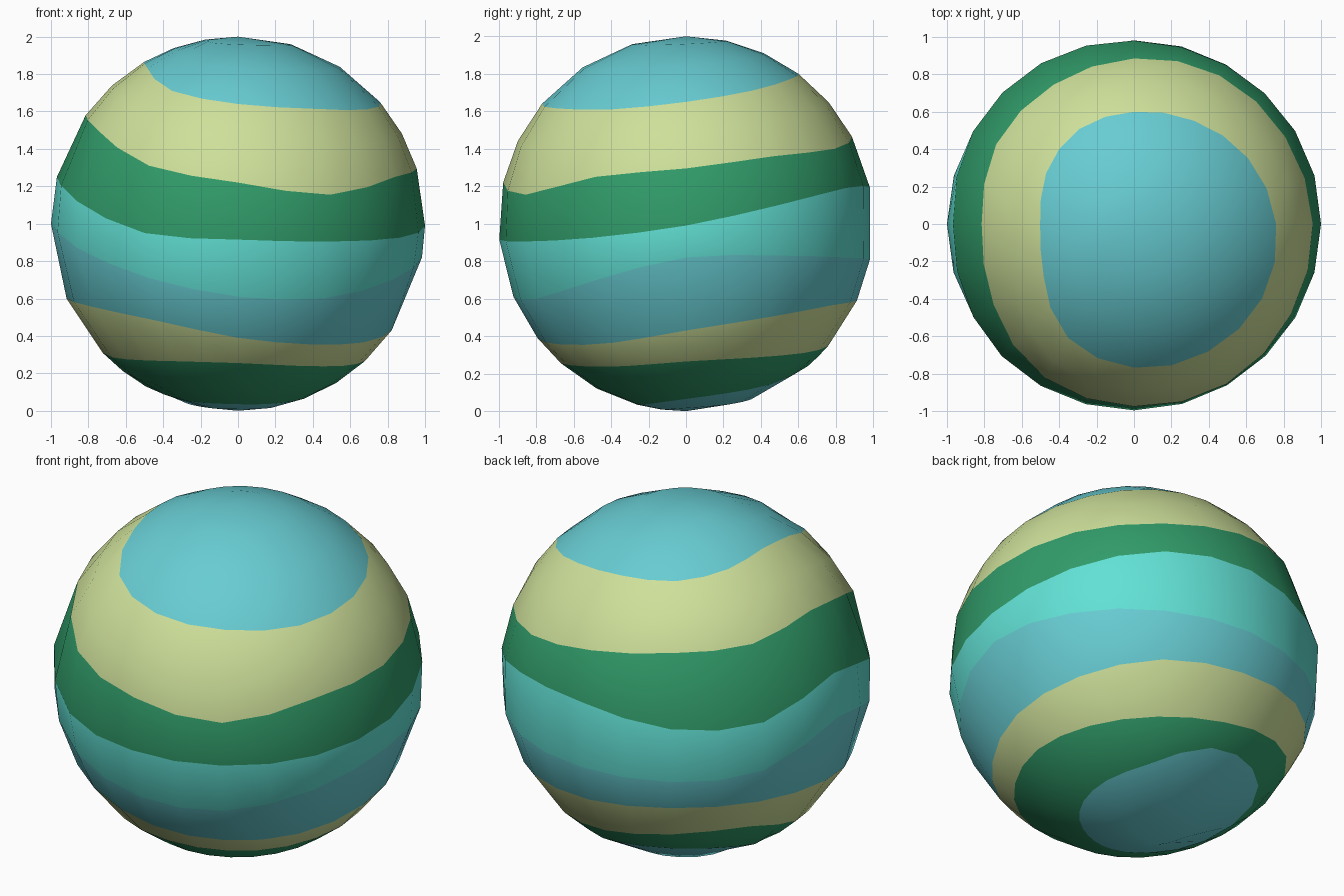
import bpy, bmesh, math

if "Cube" in bpy.data.objects:
    bpy.data.objects.remove(bpy.data.objects["Cube"])

COLS = 24  # sides around the ball

def srgb(r, g, b):
    lin = lambda c: c / 12.92 if c <= 0.04045 else ((c + 0.055) / 1.055) ** 2.4
    return (lin(r / 255), lin(g / 255), lin(b / 255), 1)

palette = {
    "sky_blue": srgb(103, 204, 210),
    "pale_yellow": srgb(206, 224, 154),
    "green": srgb(49, 156, 106),
    "turquoise": srgb(98, 225, 213),
}
BLUE, YELLOW, GREEN, TURQ = range(4)

# Wavy stripe borders: height every 30 degrees, counter-clockwise from +x
borders = [
    [1.65, 1.71, 1.77, 1.80, 1.81, 1.84, 1.865, 1.83, 1.71, 1.64, 1.615, 1.61],
    [1.295, 1.36, 1.40, 1.465, 1.51, 1.525, 1.58, 1.50, 1.31, 1.22, 1.155, 1.25],
    [.99, 1.10, 1.19, 1.195, 1.12, 1.12, 1.25, 1.12, .95, .915, .905, .925],
    [.82, .83, .82, .81, .80, .83, 1.0, .87, .71, .61, .60, .70],
    [.43, .50, .565, .59, .62, .62, .60, .555, .48, .39, .355, .365],
    [.265, .285, .31, .35, .41, .43, .31, .275, .265, .255, .24, .24],
    [.065, .095, .14, .24, .265, .235, .13, .055, .04, .035, .035, .045],
]
stripe_colours = [BLUE, YELLOW, GREEN, TURQ, BLUE, YELLOW, GREEN, BLUE]
stripe_rows = [3, 2, 1, 1, 1, 1, 2, 2]

def polar(heights, col):
    """Angle from the top pole, smoothly interpolated round the loop."""
    t = col * len(heights) / COLS
    i, f = int(t), t - int(t)
    p = [math.acos(heights[(i + k) % len(heights)] - 1) for k in (-1, 0, 1, 2)]
    return p[1] + 0.5 * f * (p[2] - p[0] + f * (
        2 * p[0] - 5 * p[1] + 4 * p[2] - p[3] + f * (3 * (p[1] - p[2]) + p[3] - p[0])))

# Rings from the top pole to the bottom pole, following the stripe borders
rings = [[0.0] * COLS]
rings += [[polar(b, c) for c in range(COLS)] for b in borders]
rings += [[math.pi] * COLS]

bm = bmesh.new()
top = bm.verts.new((0, 0, 2))
bottom = bm.verts.new((0, 0, 0))
previous = [top] * COLS
for s, colour in enumerate(stripe_colours):
    n = stripe_rows[s]
    for k in range(1, n + 1):
        if s == len(stripe_colours) - 1 and k == n:
            row = [bottom] * COLS
        else:
            row = []
            for c in range(COLS):
                phi = rings[s][c] + (rings[s + 1][c] - rings[s][c]) * k / n
                a = 2 * math.pi * c / COLS
                row.append(bm.verts.new((math.sin(phi) * math.cos(a),
                                         math.sin(phi) * math.sin(a),
                                         1 + math.cos(phi))))
        for c in range(COLS):
            d = (c + 1) % COLS
            corners = dict.fromkeys((previous[c], row[c], row[d], previous[d]))
            face = bm.faces.new(list(corners))
            face.material_index = colour
            face.smooth = True
        previous = row
bmesh.ops.recalc_face_normals(bm, faces=bm.faces)

# Striped ball
mesh = bpy.data.meshes.new("striped_ball")
bm.to_mesh(mesh)
bm.free()
for name, colour in palette.items():
    mat = bpy.data.materials.new(name)
    mat.diffuse_color = colour
    mat.use_nodes = True
    mat.node_tree.nodes["Principled BSDF"].inputs["Base Color"].default_value = mat.diffuse_color
    mesh.materials.append(mat)
ball = bpy.data.objects.new("striped_ball", mesh)
bpy.context.collection.objects.link(ball)
